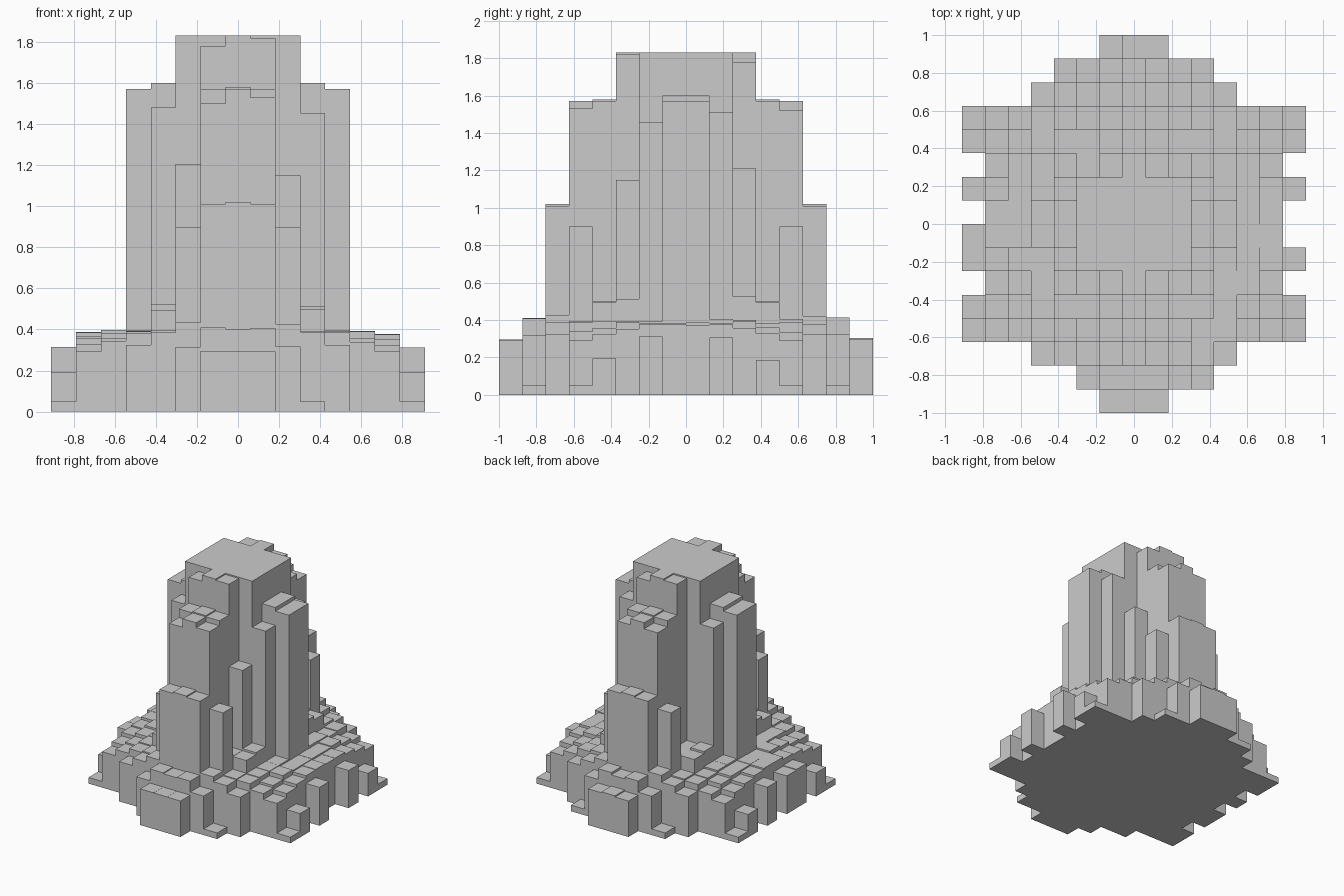
import bpy, bmesh, random

if "Cube" in bpy.data.objects:
    bpy.data.objects.remove(bpy.data.objects["Cube"])

random.seed(4)
W, D = 0.1213, 0.125   # cell width (x) and depth (y)

# Quarter height map: rows go outward in |y|, columns outward in |x|
QUARTER = [
    [1.83, 1.83, 1.83, 1.60, 1.57, .39, .38],
    [1.83, 1.83, 1.83, 1.48, .40, .39, .37, .31],
    [1.83, 1.82, 1.18, .52, .40, .385, .35],
    [1.58, 1.57, .50, .50, .39, .36, .33, .19],
    [1.57, 1.52, .90, .40, .385, .34, .285, .05],
    [1.02, 1.01, .43, .38, .33],
    [.395, .415, .32, .05],
    [.295, .30],
]

# Mirror the quarter into full grid, with slight unevenness on the low blocks
heights = {}
for j, row in enumerate(QUARTER):
    for i, h in enumerate(row):
        for sx in ((1,) if i == 0 else (1, -1)):
            for gy in (j, -1 - j):
                jitter = random.uniform(-.008, .008) if .1 < h < .8 else 0
                heights[(sx * i, gy)] = h + jitter

# Irregularities that break the symmetry
del heights[(-3, -7)]           # missing front left block
heights[(-2, 2)] = .50          # short column at back left
heights[(-7, -1)] = .31         # extra block on left rim
heights[(-1, -3)] = 1.78
heights[(1, 2)] = 1.78
heights[(2, -3)] = 1.15
heights[(-2, -3)] = 1.205
heights[(2, 2)] = 1.21
heights[(3, -2)] = 1.455
heights[(3, 1)] = 1.51
heights[(-1, -5)] = 1.50
heights[(1, -5)] = 1.53


def build_part(name, keep):
    """Mesh the exposed faces of every block whose height passes keep()."""
    bm = bmesh.new()

    def quad(*pts):
        bm.faces.new([bm.verts.new(p) for p in pts])

    for (i, j), h in heights.items():
        if not keep(h):
            continue
        x0, x1 = (i - .5) * W, (i + .5) * W
        y0, y1 = j * D, (j + 1) * D
        quad((x0, y0, h), (x1, y0, h), (x1, y1, h), (x0, y1, h))
        quad((x0, y1, 0), (x1, y1, 0), (x1, y0, 0), (x0, y0, 0))
        # Walls down to the neighbouring block
        sides = (((i, j - 1), (x0, y0), (x1, y0)), ((i + 1, j), (x1, y0), (x1, y1)),
                 ((i, j + 1), (x1, y1), (x0, y1)), ((i - 1, j), (x0, y1), (x0, y0)))
        for nb, a, b in sides:
            low = heights.get(nb, 0)
            if low < h - 1e-5:
                quad((*a, low), (*b, low), (*b, h), (*a, h))
    bmesh.ops.remove_doubles(bm, verts=bm.verts, dist=1e-5)
    mesh = bpy.data.meshes.new(name)
    bm.to_mesh(mesh)
    bm.free()
    obj = bpy.data.objects.new(name, mesh)
    bpy.context.collection.objects.link(obj)
    return obj


# Low stepped base, side columns and tall summit
build_part("stepped_base", lambda h: h < .8)
build_part("side_columns", lambda h: .8 <= h < 1.7)
build_part("tower_core", lambda h: h >= 1.7)
